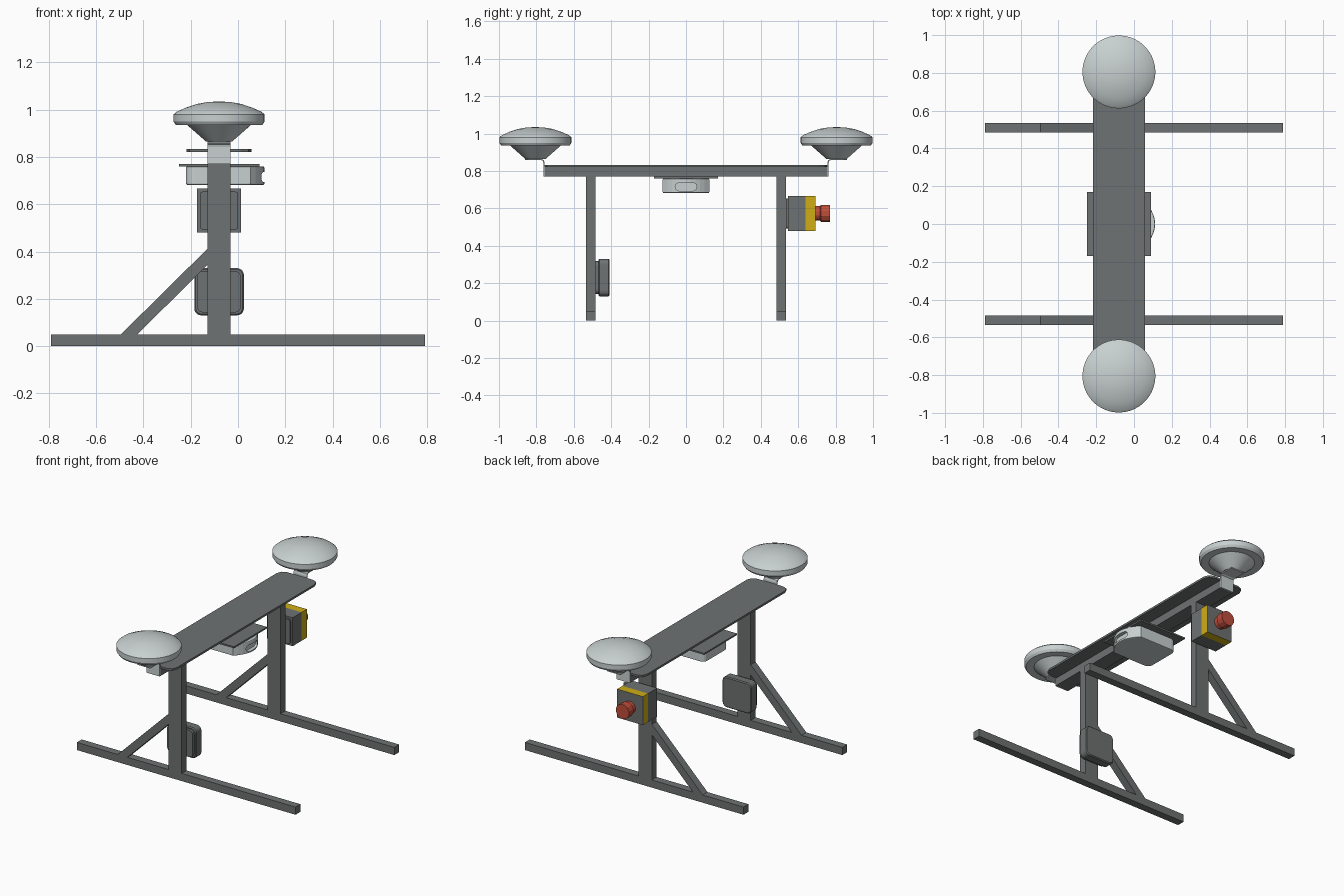
import bpy, bmesh, math
from mathutils import Vector

if "Cube" in bpy.data.objects:
    bpy.data.objects.remove(bpy.data.objects["Cube"], do_unlink=True)

CX = -0.08  # centre line of the posts, beam and devices


def material(name, rgb):
    m = bpy.data.materials.new(name)
    m.use_nodes = True
    m.diffuse_color = (*rgb, 1)
    m.node_tree.nodes["Principled BSDF"].inputs["Base Color"].default_value = (*rgb, 1)
    return m


DARK = material("dark grey", (0.155, 0.168, 0.168))
LIGHT = material("light grey", (0.58, 0.63, 0.63))
YELLOW = material("yellow", (0.62, 0.42, 0.008))
RED = material("red", (0.52, 0.075, 0.045))


def finish(name, bm, mats, smooth=None):
    bmesh.ops.recalc_face_normals(bm, faces=bm.faces)
    me = bpy.data.meshes.new(name)
    bm.to_mesh(me)
    bm.free()
    ob = bpy.data.objects.new(name, me)
    bpy.context.collection.objects.link(ob)
    for m in mats:
        me.materials.append(m)
    if smooth:
        bpy.ops.object.select_all(action="DESELECT")
        ob.select_set(True)
        bpy.context.view_layer.objects.active = ob
        bpy.ops.object.shade_smooth_by_angle(angle=math.radians(smooth))
    return ob


def prism(name, outline, lo, hi, axis, mat, smooth=None):
    """Extrude a 2D outline along y (outline in x, z) or z (outline in x, y)."""
    bm = bmesh.new()
    pts = [(a, lo, b) if axis == "y" else (a, b, lo) for a, b in outline]
    face = bm.faces.new([bm.verts.new(p) for p in pts])
    up = bmesh.ops.extrude_face_region(bm, geom=[face])
    shift = Vector((0, hi - lo, 0)) if axis == "y" else Vector((0, 0, hi - lo))
    bmesh.ops.translate(bm, verts=[v for v in up["geom"] if isinstance(v, bmesh.types.BMVert)], vec=shift)
    return finish(name, bm, [mat], smooth)


def box(name, x, y, z, mat):
    return prism(name, [(x[0], y[0]), (x[1], y[0]), (x[1], y[1]), (x[0], y[1])], z[0], z[1], "z", mat)


def rounded(cx, cy, w, h, r, steps=5):
    """Rounded rectangle outline."""
    pts = []
    for q, (sx, sy) in enumerate([(1, 1), (-1, 1), (-1, -1), (1, -1)]):
        for i in range(steps + 1):
            a = math.pi / 2 * (q + i / steps)
            pts.append((cx + sx * (w / 2 - r) + r * math.cos(a), cy + sy * (h / 2 - r) + r * math.sin(a)))
    return pts


def bevel(ob, width, segments=1):
    m = ob.modifiers.new("bevel", "BEVEL")
    m.width, m.segments, m.limit_method = width, segments, "ANGLE"
    m.angle_limit = math.radians(50)


def lathe(name, profile, loc, steps, mat, turn_to_y=False, smooth=None):
    """Revolve (radius, height) pairs; optionally lay the axis along +y."""
    bm = bmesh.new()
    rings = []
    for r, h in profile:
        ring = []
        for i in range(steps if r else 1):
            a = 2 * math.pi * (i + 0.5) / steps
            p = (r * math.cos(a), r * math.sin(a), h)
            if turn_to_y:
                p = (p[0], h, p[1])
            ring.append(bm.verts.new(Vector(p) + Vector(loc)))
        rings.append(ring)
    for a, b in zip(rings, rings[1:]):
        for i in range(steps):
            j = (i + 1) % steps
            quad = [a[i % len(a)], a[j % len(a)], b[j % len(b)], b[i % len(b)]]
            bm.faces.new(list(dict.fromkeys(quad)))
    return finish(name, bm, [mat], smooth)


# Stands, antennas and their brackets, one set at each end
dish = [(0, 0.865), (0.055, 0.865), (0.135, 0.935), (0.183, 0.935), (0.193, 0.95),
        (0.193, 0.98), (0.18, 0.991), (0.14, 1.009), (0.095, 1.024), (0.05, 1.032), (0, 1.035)]
for s, end in ((-1, "front"), (1, "back")):
    y = (s * 0.51 - 0.025, s * 0.51 + 0.025)
    box(end + "_skid", (-0.79, 0.79), y, (0, 0.05), DARK)
    box(end + "_post", (CX - 0.048, CX + 0.048), y, (0.05, 0.77), DARK)
    prism(end + "_brace", [(-0.495, 0.05), (-0.425, 0.05), (-0.128, 0.345), (-0.128, 0.413)], *y, "y", DARK)
    lathe(end + "_antenna", dish, (CX, s * 0.805, 0), 48, LIGHT, smooth=25)

    # Bent strip: up the beam end, then outward beneath the antenna
    path = [(0.756, 0.77), (0.756, 0.845), (0.760, 0.858), (0.772, 0.865), (0.86, 0.865),
            (0.86, 0.859), (0.775, 0.859), (0.766, 0.853), (0.763, 0.843), (0.763, 0.77)]
    bm = bmesh.new()
    sides = [[bm.verts.new((CX + o, s * p, z)) for p, z in path] for o in (-0.048, 0.048)]
    n = len(path)
    # caps are split into quads between the outer and inner line
    for side in sides:
        for i in range(n // 2 - 1):
            bm.faces.new([side[i], side[i + 1], side[n - 2 - i], side[n - 1 - i]])
    for i in range(n):
        j = (i + 1) % n
        bm.faces.new([sides[0][i], sides[0][j], sides[1][j], sides[1][i]])
    finish(end + "_antenna_bracket", bm, [LIGHT])

# Beam and top plate with clipped corners
box("beam", (CX - 0.048, CX + 0.048), (-0.756, 0.756), (0.77, 0.82), DARK)
prism("top_plate", rounded(CX, 0, 0.275, 1.512, 0.045, 2), 0.82, 0.833, "z", DARK)

# Sensor plate and sensor hanging below the beam
box("sensor_plate", (-0.25, 0.09), (-0.17, 0.17), (0.76, 0.77), DARK)
bow = [(0.112 - 0.06 * (t / 0.125) ** 2, t) for t in [-0.125 + 0.025 * i for i in range(11)]]
back = [p for p in rounded(-0.12, 0, 0.2, 0.25, 0.035, 4) if p[0] < -0.1]
sensor = prism("sensor", bow + back, 0.682, 0.76, "z", LIGHT)
bevel(sensor, 0.006, 2)

# Window recess cut into the bowed end of the sensor
bm = bmesh.new()
slot = rounded(0, 0.715, 0.115, 0.042, 0.02, 5)
near, far = [[bm.verts.new((x, a, b)) for a, b in slot] for x in (0.088, 0.16)]
bm.faces.new(near)
bm.faces.new(far)
for i in range(len(slot)):
    j = (i + 1) % len(slot)
    bm.faces.new([near[i], near[j], far[j], far[i]])
cutter = finish("window_cutter", bm, [LIGHT])
cutter.hide_render = True
cutter.hide_set(True)
cutter.display_type = "WIRE"
cut = sensor.modifiers.new("window", "BOOLEAN")
cut.operation, cut.object, cut.solver = "DIFFERENCE", cutter, "EXACT"

# Control box on the inner side of the front post
prism("control_box_flange", rounded(CX, 0.23, 0.185, 0.175, 0.025), -0.485, -0.468, "y", DARK)
case = prism("control_box", rounded(CX, 0.23, 0.21, 0.2, 0.03), -0.468, -0.408, "y", DARK)
bevel(case, 0.006)

# Emergency stop on the outer side of the back post
prism("stop_box_foot", rounded(CX, 0.573, 0.16, 0.16, 0.01, 2), 0.535, 0.545, "y", DARK)
box("stop_box", (CX - 0.093, CX + 0.093), (0.545, 0.638), (0.48, 0.666), DARK)
cover = box("stop_cover", (CX - 0.093, CX + 0.093), (0.638, 0.692), (0.48, 0.666), YELLOW)
cover.data.materials.append(DARK)
for f in cover.data.polygons:
    f.material_index = 1 if f.normal.y > 0.9 else 0
button = [(0, 0), (0.04, 0), (0.04, 0.025), (0.048, 0.03), (0.048, 0.078), (0, 0.078)]
lathe("stop_button", button, (CX, 0.692, 0.573), 12, RED, turn_to_y=True)
